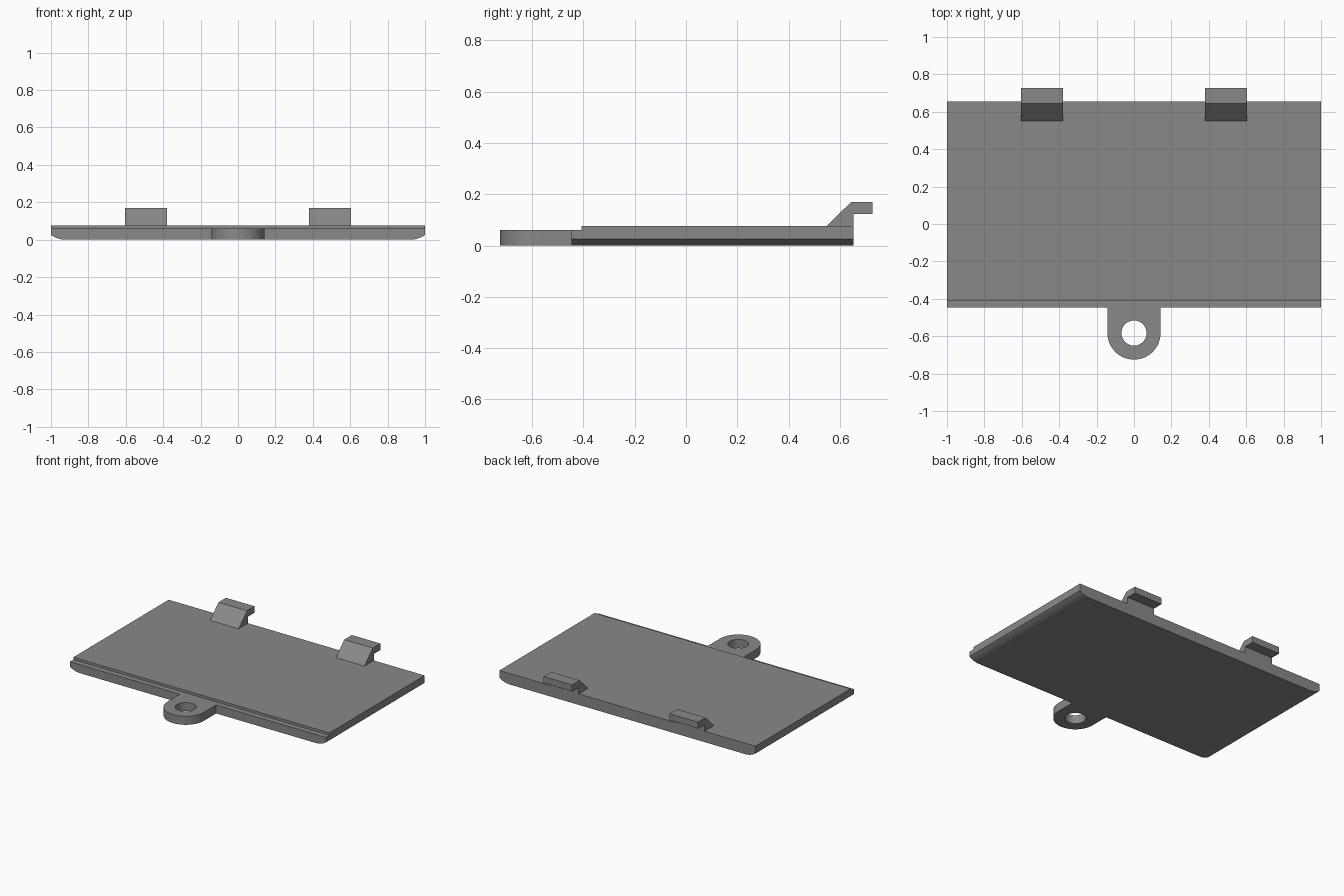
import bpy, bmesh, math
from mathutils import Vector

if "Cube" in bpy.data.objects:
    bpy.data.objects.remove(bpy.data.objects["Cube"])

FRONT, BACK, STEP = -0.447, 0.654, -0.408   # plate extents and lip step (y)
LIP_Z, TOP_Z = 0.06, 0.077

grey = bpy.data.materials.new("mid grey")
grey.diffuse_color = (0.25, 0.25, 0.25, 1)
grey.use_nodes = True
grey.node_tree.nodes["Principled BSDF"].inputs["Base Color"].default_value = grey.diffuse_color


def finish(name, bm):
    """Turn a bmesh into a named, coloured object with sharp-edged smoothing."""
    bmesh.ops.recalc_face_normals(bm, faces=bm.faces)
    mesh = bpy.data.meshes.new(name)
    bm.to_mesh(mesh)
    bm.free()
    mesh.materials.append(grey)
    obj = bpy.data.objects.new(name, mesh)
    bpy.context.collection.objects.link(obj)
    bpy.ops.object.select_all(action='DESELECT')
    obj.select_set(True)
    bpy.context.view_layer.objects.active = obj
    bpy.ops.object.shade_smooth_by_angle(angle=math.radians(30))
    return obj


def prism(points, direction):
    """Extrude a closed 3D outline along a direction."""
    bm = bmesh.new()
    face = bm.faces.new([bm.verts.new(p) for p in points])
    new = bmesh.ops.extrude_face_region(bm, geom=[face])["geom"]
    verts = [v for v in new if isinstance(v, bmesh.types.BMVert)]
    bmesh.ops.translate(bm, verts=verts, vec=direction)
    bmesh.ops.recalc_face_normals(bm, faces=bm.faces)
    return bm


# Cover plate: cross-section with curved lower side edges, run front to back
R, RUN = 0.14, 0.08
sweep = math.asin(RUN / R)
arc = [(1 - RUN + R * math.sin(sweep * i / 8), R - R * math.cos(sweep * i / 8))
       for i in range(9)]
half = arc + [(1, LIP_Z)]
section = half + [(-x, z) for x, z in reversed(half)]
bm = prism([(x, FRONT, z) for x, z in section], (0, BACK - FRONT, 0))

# Raised area behind the front lip
bmesh.ops.bisect_plane(bm, geom=bm.verts[:] + bm.edges[:] + bm.faces[:],
                       plane_co=(0, STEP, 0), plane_no=(0, 1, 0))
top = [f for f in bm.faces if f.normal.z > 0.9 and f.calc_center_median().y > STEP]
raised = bmesh.ops.extrude_face_region(bm, geom=top)["geom"]
bmesh.ops.translate(bm, vec=(0, 0, TOP_Z - LIP_Z),
                    verts=[v for v in raised if isinstance(v, bmesh.types.BMVert)])
bmesh.ops.delete(bm, geom=[f for f in top if f.is_valid], context='FACES_ONLY')
finish("cover_plate", bm)

# Screw tab: rounded front, square root, round hole
N, TAB_R, HOLE_R, CY = 64, 0.142, 0.067, -0.583
bm = bmesh.new()
rings = []
for i in range(N):
    a = math.tau * i / N
    c, s = math.cos(a), math.sin(a)
    k = 1 / max(abs(c), abs(s)) if s > 0 else 1
    outer = (TAB_R * c * k, min(CY + TAB_R * s * k, FRONT))
    inner = (HOLE_R * c, CY + HOLE_R * s)
    rings.append([bm.verts.new((*p, z)) for p, z in
                  ((outer, 0), (outer, LIP_Z), (inner, LIP_Z), (inner, 0))])
for i in range(N):
    a, b = rings[i], rings[(i + 1) % N]
    for j in range(4):
        bm.faces.new((a[j], b[j], b[(j + 1) % 4], a[(j + 1) % 4]))
finish("screw_tab", bm)

# Hooked clips along the back edge
clip = [(0.55, TOP_Z), (0.643, 0.169), (0.727, 0.169),
        (0.727, 0.123), (BACK, 0.123), (BACK, TOP_Z)]
for side, x in (("left", -0.603), ("right", 0.38)):
    finish(side + "_clip", prism([(x, y, z) for y, z in clip], (0.223, 0, 0)))
